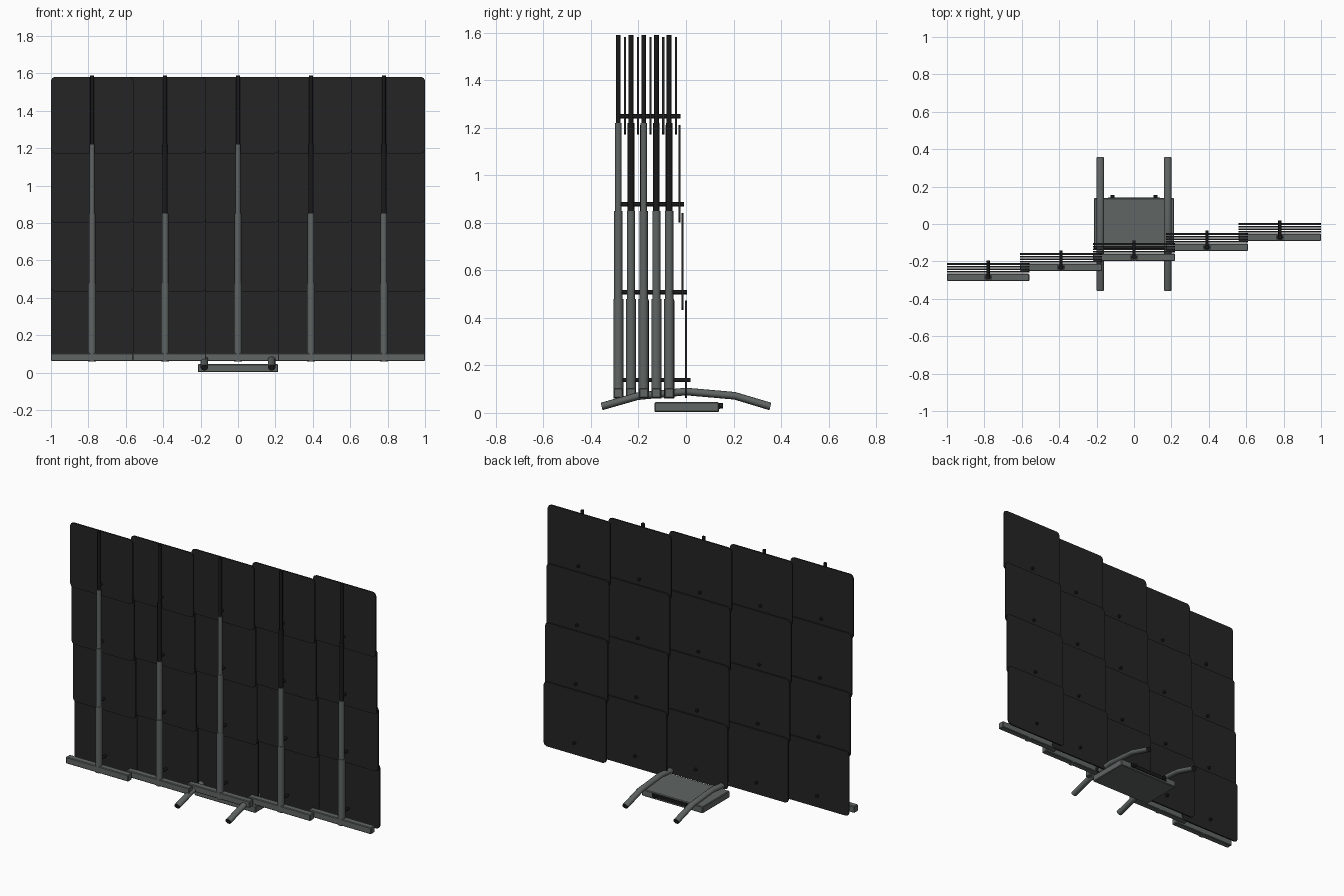
import bpy, bmesh, math
from mathutils import Vector

if "Cube" in bpy.data.objects:
    bpy.data.objects.remove(bpy.data.objects["Cube"])


def mat(name, rgb):
    m = bpy.data.materials.new(name)
    m.diffuse_color = (*rgb, 1)
    m.use_nodes = True
    m.node_tree.nodes["Principled BSDF"].inputs["Base Color"].default_value = m.diffuse_color
    return m


GREY = mat("grey metal", (0.115, 0.13, 0.127))
PANEL = mat("panel charcoal", (0.018, 0.018, 0.018))
BLACK = mat("black metal", (0.01, 0.01, 0.01))


def finish(name, bm, material, smooth=False):
    bmesh.ops.recalc_face_normals(bm, faces=bm.faces)
    me = bpy.data.meshes.new(name)
    bm.to_mesh(me)
    bm.free()
    me.materials.append(material)
    ob = bpy.data.objects.new(name, me)
    bpy.context.collection.objects.link(ob)
    if smooth:
        bpy.ops.object.select_all(action='DESELECT')
        ob.select_set(True)
        bpy.context.view_layer.objects.active = ob
        bpy.ops.object.shade_smooth_by_angle(angle=math.radians(50))
    return ob


def box(name, x, y, z, material, bevel=0.0):
    bm = bmesh.new()
    bmesh.ops.create_cube(bm, size=1)
    for v in bm.verts:
        v.co = [(a + b) / 2 + c * (b - a) for (a, b), c in zip((x, y, z), v.co)]
    if bevel:
        bmesh.ops.bevel(bm, geom=bm.edges[:], offset=bevel, segments=1, affect='EDGES')
    return finish(name, bm, material)


def rod(name, a, b, r, material, sides=12):
    a, b = Vector(a), Vector(b)
    bm = bmesh.new()
    bmesh.ops.create_cone(bm, cap_ends=True, segments=sides, radius1=r, radius2=r,
                          depth=(b - a).length)
    q = Vector((0, 0, 1)).rotation_difference(b - a)
    for v in bm.verts:
        v.co = q @ v.co + (a + b) / 2
    return finish(name, bm, material, True)


def panel(name, cx, y, z0, w=0.44, h=0.41, c=0.022, t=0.009):
    # thin sheet with clipped corners
    bm = bmesh.new()
    pts = []
    for sx, sz in ((1, 1), (-1, 1), (-1, -1), (1, -1)):
        corner = [(sx * w / 2, sz * (h / 2 - c)),
                  (sx * (w / 2 - c * 0.3), sz * (h / 2 - c * 0.3)),
                  (sx * (w / 2 - c), sz * h / 2)]
        pts += corner if sx * sz > 0 else corner[::-1]
    f = bm.faces.new([bm.verts.new((cx + px, y - t / 2, z0 + h / 2 + pz)) for px, pz in pts])
    ext = bmesh.ops.extrude_face_region(bm, geom=[f])
    bmesh.ops.translate(bm, vec=(0, t, 0),
                        verts=[g for g in ext["geom"] if isinstance(g, bmesh.types.BMVert)])
    return finish(name, bm, PANEL)


# five staggered columns of overlapping panels on telescoping masts
for i in range(5):
    cx = 0.39 * (i - 2)
    y = -0.178 + 0.0535 * (i - 2)
    box(f"base_rail_{i}", (cx - 0.22, cx + 0.22), (y - 0.02, y + 0.02), (0.062, 0.104), GREY, 0.004)
    for k in range(4):
        z0 = 0.06 if k == 0 else 0.11 + 0.37 * k
        top = 0.48 + 0.37 * k
        grey = k < 2 or (k == 2 and i % 2 == 0 and i < 4)
        rod(f"mast_{i}_{k}", (cx, y, z0 - 0.02 * (k > 0)), (cx, y, top),
            0.021 - 0.0036 * k, GREY if grey else BLACK)
        py = y + 0.071 - 0.014 * k
        pz = 0.062 + 0.37 * k
        panel(f"panel_{i}_{k}", cx, py, pz)
        rod(f"panel_pin_{i}_{k}", (cx, y, pz + 0.076), (cx, py + 0.019, pz + 0.076),
            0.009, BLACK, 8)

# curved legs swept from a round section
PATH = [(-0.355, 0.027), (-0.205, 0.07), (0, 0.09), (0.205, 0.072), (0.355, 0.027)]
for s in (-1, 1):
    bm = bmesh.new()
    rings = []
    for y, z in PATH:
        ring = []
        for j in range(12):
            a = math.tau * j / 12
            tilt = -y * 0.7
            ring.append(bm.verts.new((s * 0.18 + 0.02 * math.cos(a),
                                      y - 0.016 * math.sin(a) * math.sin(tilt),
                                      z + 0.016 * math.sin(a) * math.cos(tilt))))
        rings.append(ring)
    for r0, r1 in zip(rings, rings[1:]):
        for j in range(12):
            n = (j + 1) % 12
            bm.faces.new((r0[j], r0[n], r1[n], r1[j]))
    caps = [bm.faces.new(rings[0]), bm.faces.new(rings[-1])]
    for f in caps:
        f.material_index = 1
    leg = finish("leg_left" if s < 0 else "leg_right", bm, GREY, True)
    leg.data.materials.append(BLACK)
    # connector knob on the rear of the control box
    rod(f"rear_knob_{s}", (s * 0.115, 0.13, 0.03), (s * 0.115, 0.156, 0.03), 0.011, BLACK)

# control box under the middle column
box("control_box", (-0.215, 0.215), (-0.132, 0.138), (0.003, 0.046), GREY, 0.004)
box("rear_socket_plate", (-0.14, 0.14), (0.136, 0.143), (0.016, 0.04), BLACK)
